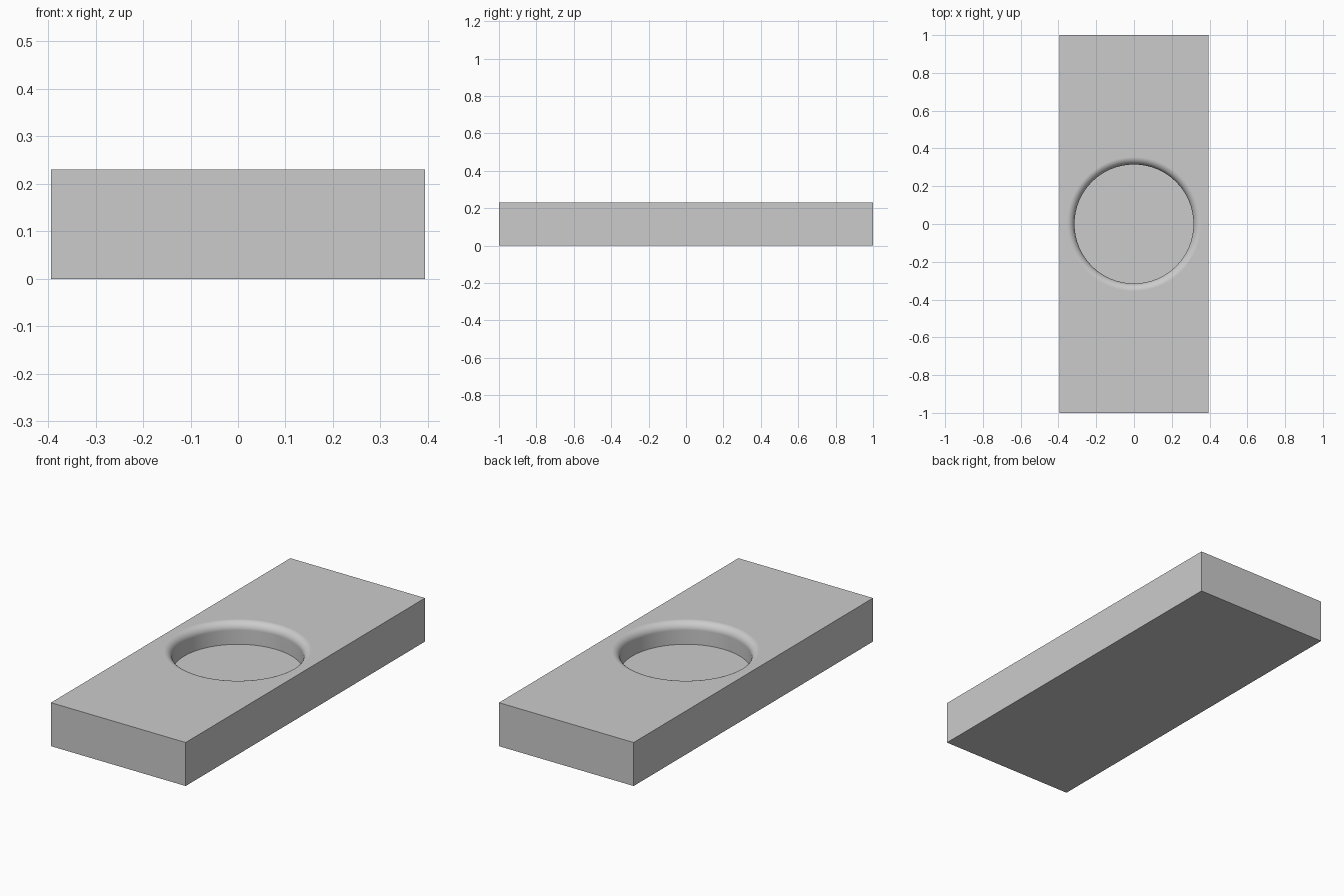
import bpy, bmesh, math

cube = bpy.data.objects.get("Cube")
if cube:
    bpy.data.objects.remove(cube, do_unlink=True)

WIDTH, LENGTH, HEIGHT = 0.788, 2.0, 0.23
RADIUS, FLOOR, FILLET = 0.315, 0.115, 0.04
SEGMENTS, STEPS = 96, 10

grey = bpy.data.materials.new("plain grey")
grey.use_nodes = True
colour = (0.6, 0.6, 0.6, 1)
grey.diffuse_color = colour
grey.node_tree.nodes["Principled BSDF"].inputs["Base Color"].default_value = colour


def make_object(name, bm):
    mesh = bpy.data.meshes.new(name)
    bmesh.ops.recalc_face_normals(bm, faces=bm.faces)
    bm.to_mesh(mesh)
    bm.free()
    mesh.materials.append(grey)
    obj = bpy.data.objects.new(name, mesh)
    bpy.context.collection.objects.link(obj)
    return obj


# Rectangular block
bm = bmesh.new()
bmesh.ops.create_cube(bm, size=1)
bmesh.ops.scale(bm, vec=(WIDTH, LENGTH, HEIGHT), verts=bm.verts)
bmesh.ops.translate(bm, vec=(0, 0, HEIGHT / 2), verts=bm.verts)
block = make_object("block", bm)

# Round pocket cutter: straight wall, then a rounded lip flaring to the top
profile = [(RADIUS, FLOOR)]
for i in range(STEPS + 1):
    a = math.pi / 2 * i / STEPS
    profile.append((RADIUS + FILLET * (1 - math.cos(a)),
                    HEIGHT - FILLET * (1 - math.sin(a))))
profile.append((RADIUS + FILLET, HEIGHT + 0.1))

bm = bmesh.new()
rings = []
for r, z in profile:
    angles = [math.tau * k / SEGMENTS for k in range(SEGMENTS)]
    rings.append([bm.verts.new((r * math.cos(t), r * math.sin(t), z)) for t in angles])
for low, high in zip(rings, rings[1:]):
    for k in range(SEGMENTS):
        n = (k + 1) % SEGMENTS
        bm.faces.new((low[k], low[n], high[n], high[k]))
bm.faces.new(rings[0])
bm.faces.new(rings[-1])
cutter = make_object("pocket_cutter", bm)
cutter.hide_render = True

# Cut the pocket
bpy.ops.object.select_all(action="DESELECT")
block.select_set(True)
bpy.context.view_layer.objects.active = block
cut = block.modifiers.new("pocket", "BOOLEAN")
cut.operation = "DIFFERENCE"
cut.solver = "EXACT"
cut.object = cutter
bpy.ops.object.modifier_apply(modifier=cut.name)
bpy.data.objects.remove(cutter, do_unlink=True)

# Smooth wall and lip, crisp box edges, flat top
bpy.ops.object.shade_smooth_by_angle(angle=math.radians(30))
weighted = block.modifiers.new("flat_faces", "WEIGHTED_NORMAL")
weighted.keep_sharp = True
